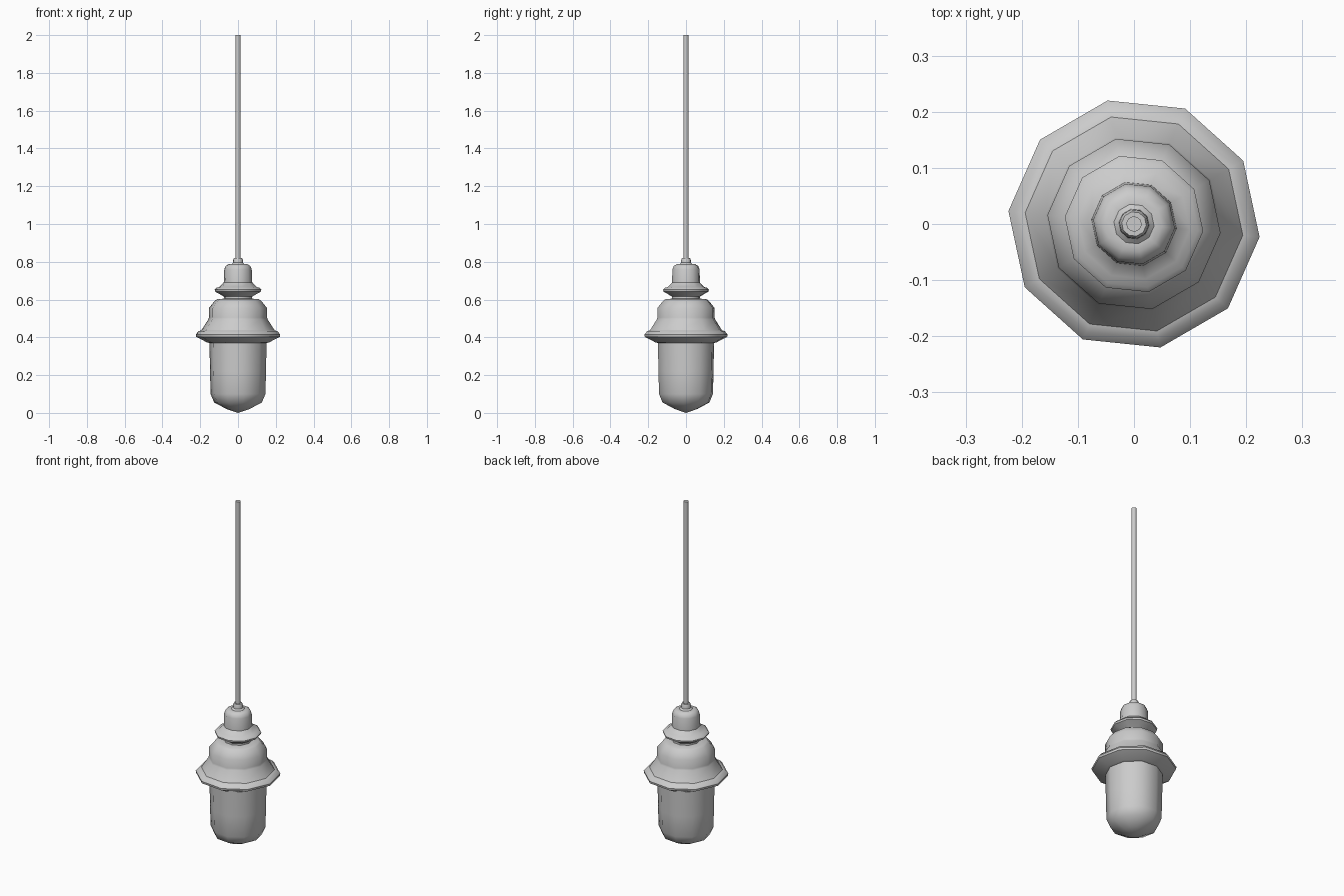
import bpy
import math

if "Cube" in bpy.data.objects:
    bpy.data.objects.remove(bpy.data.objects["Cube"])

SIDES = 10
PHASE = math.radians(-5.9)


def lathe(name, profile):
    """Spin a (radius, z) profile, listed bottom to top, around z."""
    verts, faces, rings = [], [], []
    for r, z in profile:
        start = len(verts)
        if r == 0:
            verts.append((0, 0, z))
            rings.append([start] * SIDES)
            continue
        for i in range(SIDES):
            a = PHASE + 2 * math.pi * i / SIDES
            verts.append((r * math.cos(a), r * math.sin(a), z))
        rings.append(list(range(start, start + SIDES)))
    for low, high in zip(rings, rings[1:]):
        for i in range(SIDES):
            j = (i + 1) % SIDES
            loop = [low[i], low[j], high[j], high[i]]
            faces.append(list(dict.fromkeys(loop)))
    mesh = bpy.data.meshes.new(name)
    mesh.from_pydata(verts, [], faces)
    mesh.update()
    obj = bpy.data.objects.new(name, mesh)
    bpy.context.collection.objects.link(obj)
    bpy.ops.object.select_all(action='DESELECT')
    obj.select_set(True)
    bpy.context.view_layer.objects.active = obj
    bpy.ops.object.shade_smooth_by_angle(angle=math.radians(40))
    return obj


# Glass jar with rounded bottom
lathe("glass_jar", [(0, 0.0), (0.06, 0.02), (0.127, 0.055), (0.146, 0.10),
                    (0.149, 0.22), (0.152, 0.375)])

# Metal shade: underside, rim, sloped skirt, collar and shoulder
lathe("shade", [(0.15, 0.37), (0.165, 0.373), (0.223, 0.403), (0.225, 0.415),
                (0.21, 0.433), (0.195, 0.437), (0.158, 0.495), (0.155, 0.505),
                (0.155, 0.555), (0.122, 0.595), (0.11, 0.602), (0.075, 0.605)])

# Neck with flared disc
lathe("neck_disc", [(0.075, 0.60), (0.075, 0.615), (0.10, 0.63),
                    (0.122, 0.642), (0.124, 0.652), (0.115, 0.662),
                    (0.10, 0.666), (0.076, 0.69)])

# Socket cap
lathe("socket_cap", [(0.076, 0.69), (0.073, 0.76), (0.066, 0.778),
                     (0.05, 0.787), (0.036, 0.787)])

# Cord grip
lathe("cord_grip", [(0.036, 0.787), (0.027, 0.795), (0.026, 0.81),
                    (0.022, 0.82), (0, 0.82)])

# Hanging rod
lathe("rod", [(0, 0.80), (0.0138, 0.80), (0.0138, 2.0), (0, 2.0)])
